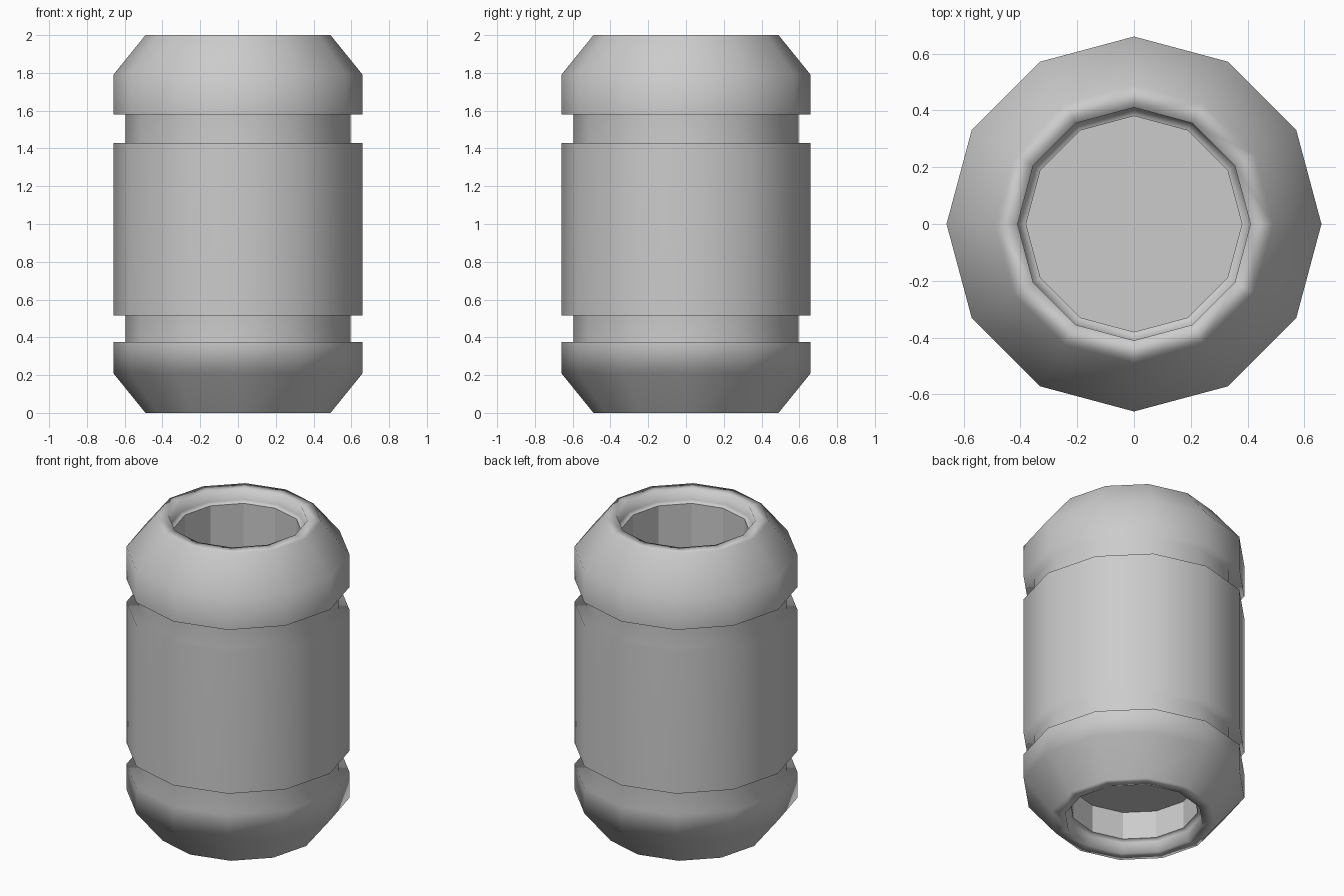
import bpy, bmesh, math

if "Cube" in bpy.data.objects:
    bpy.data.objects.remove(bpy.data.objects["Cube"])

SIDES = 12

def lathe(name, profile, smooth=True, closed=False, cap_end=False):
    """Spin an (r, z) profile around z into a 12-sided surface."""
    bm = bmesh.new()
    rings = []
    for r, z in profile:
        rings.append([bm.verts.new((r * math.cos(2 * math.pi * i / SIDES),
                                    r * math.sin(2 * math.pi * i / SIDES), z))
                      for i in range(SIDES)])
    pairs = list(zip(rings, rings[1:]))
    if closed:
        pairs.append((rings[-1], rings[0]))
    for a, b in pairs:
        for i in range(SIDES):
            j = (i + 1) % SIDES
            bm.faces.new((a[i], a[j], b[j], b[i])).smooth = smooth
    if cap_end:
        bm.faces.new(rings[-1][::-1] if profile[-1][1] > 1 else rings[-1]).smooth = False
    mesh = bpy.data.meshes.new(name)
    bm.to_mesh(mesh)
    bm.free()
    obj = bpy.data.objects.new(name, mesh)
    bpy.context.collection.objects.link(obj)
    return obj

# Outer shell: lower lip, lower collar, groove, barrel, groove, upper collar, upper lip
shell = lathe("canister_shell", [
    (0.38, 0.08), (0.41, 0.07), (0.41, 0.0), (0.49, 0.0),
    (0.66, 0.21), (0.66, 0.375), (0.595, 0.375), (0.595, 0.515),
    (0.66, 0.515), (0.66, 1.43), (0.595, 1.43), (0.595, 1.58),
    (0.66, 1.58), (0.66, 1.79), (0.49, 2.0), (0.41, 2.0),
    (0.41, 1.93), (0.38, 1.92)])
weighted = shell.modifiers.new("weighted_normals", 'WEIGHTED_NORMAL')
weighted.weight = 80

# Flat-sided inner tube: open sleeve below, deep well above, sharing one floor
lathe("lower_sleeve", [(0.38, 0.26), (0.38, 0.08)], smooth=False)
well = lathe("upper_well", [(0.38, 1.92), (0.38, 0.26)], smooth=False, cap_end=True)
